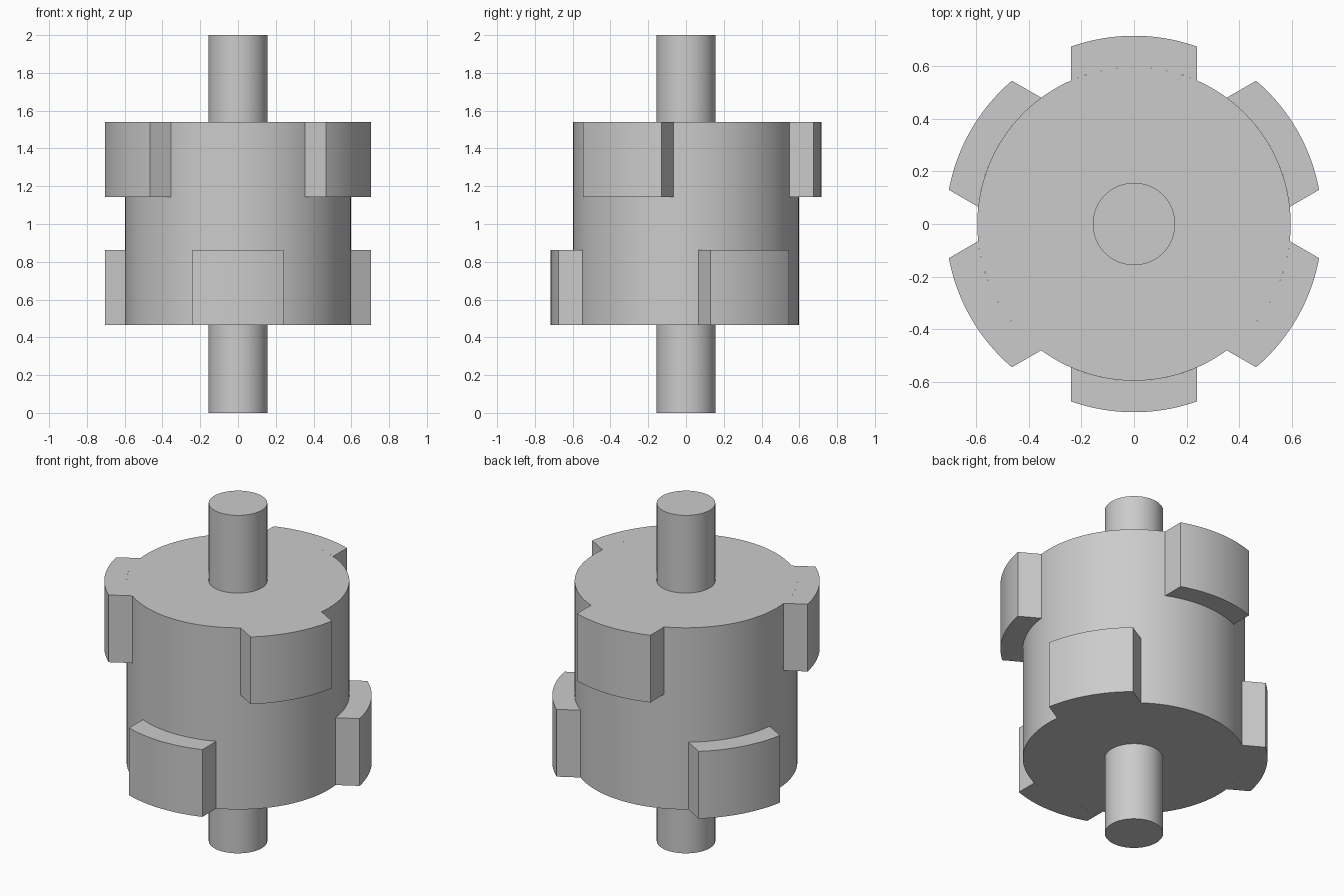
import bpy
import bmesh
from math import sin, cos, asin, pi, radians

if "Cube" in bpy.data.objects:
    bpy.data.objects.remove(bpy.data.objects["Cube"])

SHAFT_R, DRUM_R, LUG_R = 0.157, 0.597, 0.717
LUG_HALF_W = 0.24
DRUM_Z0, DRUM_Z1, LUG_H = 0.465, 1.54, 0.398


def prism(name, outline, z0, z1, angle=0.0):
    """Extrude a counter-clockwise outline from z0 to z1, turned about z."""
    bm = bmesh.new()
    c, s = cos(angle), sin(angle)
    base = bm.faces.new([bm.verts.new((c * x - s * y, s * x + c * y, z0))
                         for x, y in outline])
    top = bmesh.ops.extrude_face_region(bm, geom=[base], use_keep_orig=True)
    bmesh.ops.translate(bm, vec=(0, 0, z1 - z0), verts=[
        v for v in top["geom"] if isinstance(v, bmesh.types.BMVert)])
    bmesh.ops.recalc_face_normals(bm, faces=bm.faces)
    mesh = bpy.data.meshes.new(name)
    bm.to_mesh(mesh)
    bm.free()
    for p in mesh.polygons:
        p.use_smooth = True
    mesh.set_sharp_from_angle(angle=radians(25))
    obj = bpy.data.objects.new(name, mesh)
    bpy.context.collection.objects.link(obj)
    return obj


def circle(r, n):
    return [(r * cos(2 * pi * i / n), r * sin(2 * pi * i / n)) for i in range(n)]


def arc(r, half_width, n=16):
    a = asin(half_width / r)
    return [(r * cos(t), r * sin(t)) for t in (a * (2 * i / n - 1) for i in range(n + 1))]


# Shaft and drum; the shaft is two stubs meeting the drum ends
prism("lower_shaft", circle(SHAFT_R, 64), 0, DRUM_Z0)
prism("drum", circle(DRUM_R, 128), DRUM_Z0, DRUM_Z1)
prism("upper_shaft", circle(SHAFT_R, 64), DRUM_Z1, 2)

# Parallel-sided lugs hugging the drum, in two staggered rings of three
lug = arc(LUG_R, LUG_HALF_W) + arc(DRUM_R, LUG_HALF_W)[::-1]
for i in range(3):
    prism(f"upper_lug_{i + 1}", lug, DRUM_Z1 - LUG_H, DRUM_Z1, radians(90 + 120 * i))
    prism(f"lower_lug_{i + 1}", lug, DRUM_Z0, DRUM_Z0 + LUG_H, radians(30 + 120 * i))
